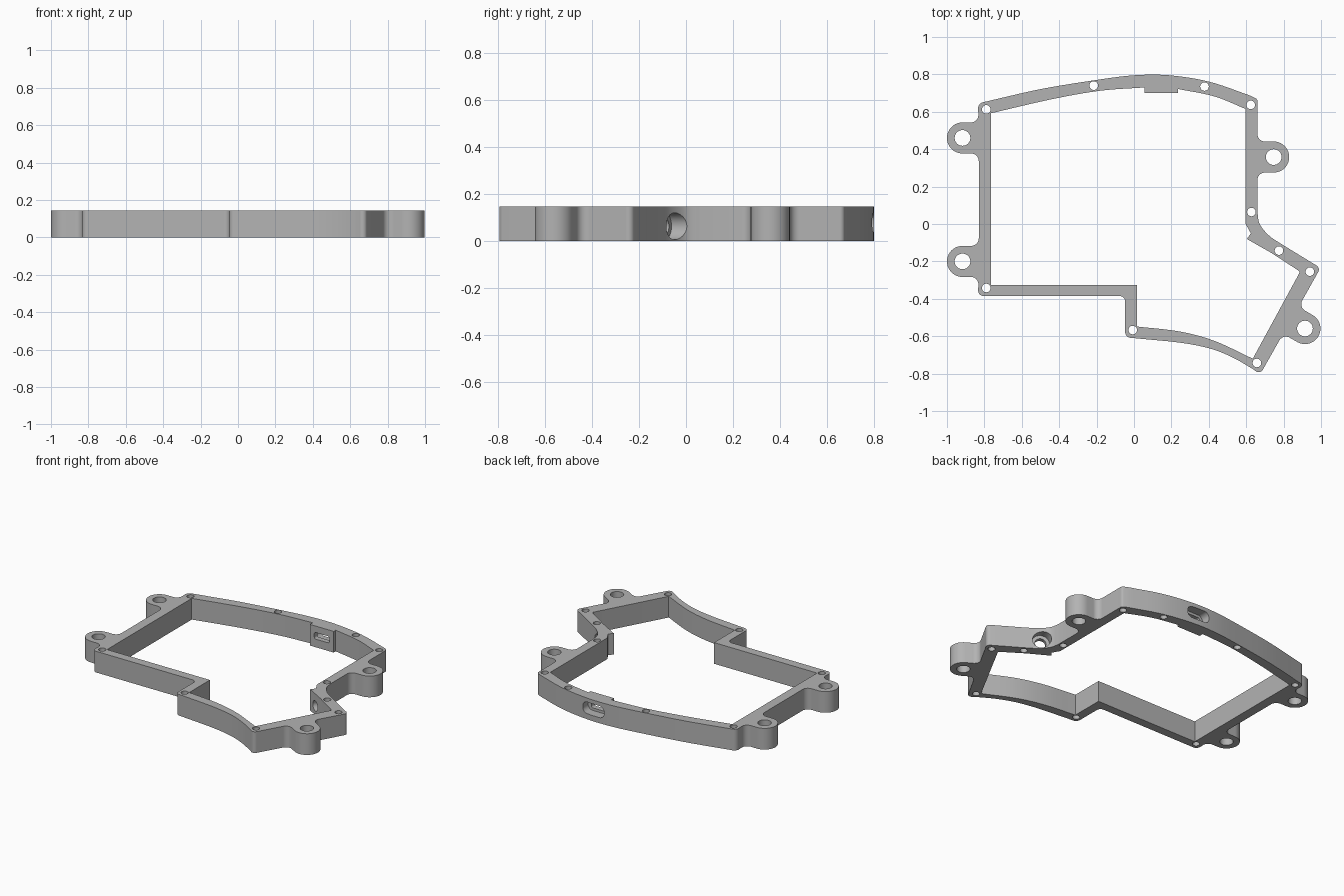
import bpy
import bmesh
import math
from mathutils import Vector, Matrix

cube = bpy.data.objects.get("Cube")
if cube:
    bpy.data.objects.remove(cube)

HEIGHT = 0.145
LUG_R = 0.083

grey = bpy.data.materials.new("matte_grey")
grey.use_nodes = True
grey.diffuse_color = (0.45, 0.45, 0.45, 1)
grey.node_tree.nodes["Principled BSDF"].inputs["Base Color"].default_value = grey.diffuse_color


def curve(points, steps=6):
    """Smooth run through the points, as sharp (x, y, 0) corners."""
    pts = [Vector(p) for p in points]
    pts = [pts[0] * 2 - pts[1]] + pts + [pts[-1] * 2 - pts[-2]]
    out = []
    for a, b, c, d in zip(pts, pts[1:], pts[2:], pts[3:]):
        for i in range(steps):
            t = i / steps
            p = (b * 2 + (c - a) * t + (a * 2 - b * 5 + c * 4 - d) * t**2
                 + (b * 3 - a - c * 3 + d) * t**3) / 2
            out.append((p.x, p.y, 0))
    return out + [(pts[-2].x, pts[-2].y, 0)]


def lug(x, y, angle):
    """Corners of a rounded ear facing outward at the angle."""
    c = Vector((x, y))
    n = Vector((math.cos(angle), math.sin(angle)))
    t = Vector((n.y, -n.x)) * LUG_R
    base, tip = n * -0.087, n * LUG_R
    return [(*(c - t + base), 0.04), (*(c - t + tip), LUG_R),
            (*(c + t + tip), LUG_R), (*(c + t + base), 0.04)]


def rounded(corners, steps=10):
    """Fillet every (x, y, radius) corner of a closed outline."""
    out = []
    for i, (x, y, r) in enumerate(corners):
        p = Vector((x, y))
        if r == 0:
            out.append(p)
            continue
        a = (Vector(corners[i - 1][:2]) - p).normalized()
        b = (Vector(corners[(i + 1) % len(corners)][:2]) - p).normalized()
        half = a.angle(b) / 2
        centre = p + (a + b).normalized() * r / math.sin(half)
        start = p + a * r / math.tan(half) - centre
        sweep = start.angle_signed(p + b * r / math.tan(half) - centre)
        for k in range(steps + 1):
            out.append(centre + Matrix.Rotation(-sweep * k / steps, 2) @ start)
    clean = []
    for p in out:
        if not clean or (p - clean[-1]).length > 0.0005:
            clean.append(p)
    return clean


def add_prism(bm, outline, z0, z1, matrix=Matrix()):
    face = bm.faces.new([bm.verts.new(matrix @ Vector((p[0], p[1], z0))) for p in outline])
    ext = bmesh.ops.extrude_face_region(bm, geom=[face])
    top = [v for v in ext["geom"] if isinstance(v, bmesh.types.BMVert)]
    bmesh.ops.translate(bm, verts=top, vec=matrix.to_3x3() @ Vector((0, 0, z1 - z0)))


def make(name, bm):
    bmesh.ops.recalc_face_normals(bm, faces=bm.faces)
    mesh = bpy.data.meshes.new(name)
    bm.to_mesh(mesh)
    bm.free()
    mesh.materials.append(grey)
    obj = bpy.data.objects.new(name, mesh)
    bpy.context.collection.objects.link(obj)
    return obj


def circle(x, y, r, n=32):
    return [(x + r * math.cos(math.tau * i / n), y + r * math.sin(math.tau * i / n))
            for i in range(n)]


def slot(w, h, r):
    return rounded([(-w / 2, -h / 2, r), (w / 2, -h / 2, r), (w / 2, h / 2, r), (-w / 2, h / 2, r)])


# Outer wall with mounting ears, clockwise from the back right-hand corner
LUGS = [(-0.917, -0.2, math.pi), (-0.917, 0.46, math.pi),
        (0.747, 0.358, 0), (0.914, -0.559, -math.pi / 6)]
outer = [(-0.835, 0.645, 0.035)]
outer += curve([(-0.79, 0.655), (-0.5, 0.721), (-0.215, 0.768), (0, 0.795),
                (0.19, 0.795), (0.405, 0.76), (0.62, 0.687)])
outer += [(0.66, 0.668, 0.02)] + lug(*LUGS[2])
outer += curve([(0.66, 0.06), (0.672, 0), (0.72, -0.06), (0.79, -0.108), (0.94, -0.2)])
outer += [(0.997, -0.235, 0.025)] + lug(*LUGS[3]) + [(0.674, -0.805, 0.025)]
outer += curve([(0.635, -0.775), (0.53, -0.715), (0.41, -0.667), (0.25, -0.635), (0.02, -0.612)])
outer += [(-0.047, -0.606, 0.03), (-0.047, -0.385, 0.03), (-0.835, -0.385, 0.03)]
outer += lug(*LUGS[0]) + lug(*LUGS[1])
bm = bmesh.new()
add_prism(bm, rounded(outer), 0, HEIGHT)
frame = make("enclosure_frame", bm)

# Inner opening, with thickened pads behind both sockets
inner = [(-0.765, -0.325, 0), (0.015, -0.325, 0)]
inner += curve([(0.015, -0.548), (0.245, -0.575), (0.43, -0.625), (0.635, -0.72)])
inner += [(0.888, -0.255, 0.01), (0.735, -0.155, 0), (0.603, -0.08, 0), (0.625, -0.05, 0),
          (0.597, 0, 0.02)]
inner += curve([(0.597, 0.615), (0.43, 0.682), (0.235, 0.722)])
inner += [(0.235, 0.7, 0), (0.055, 0.7, 0)]
inner += curve([(0.055, 0.73), (-0.185, 0.712), (-0.45, 0.665), (-0.765, 0.592)])
SCREWS = [(-0.79, 0.613), (-0.215, 0.74), (0.377, 0.735), (0.624, 0.637), (0.628, 0.064),
          (0.775, -0.142), (0.94, -0.255), (0.657, -0.743), (-0.007, -0.567), (-0.79, -0.342)]
bm = bmesh.new()
add_prism(bm, rounded(inner), -0.1, HEIGHT + 0.1)
for x, y in SCREWS:
    add_prism(bm, circle(x, y, 0.023, 24), -0.1, HEIGHT + 0.1)
for x, y, angle in LUGS:
    add_prism(bm, circle(x, y, 0.042), -0.1, HEIGHT + 0.1)
cutters = [make("opening_cutter", bm)]

# Stepped slot in the back wall and stepped round bore in the slanted wall
back = Matrix.Translation((0.145, 0.7, 0.078)) @ Matrix.Rotation(-math.pi / 2, 4, "X")
side = (Matrix.Translation((0.667, -0.116, 0.062)) @ Matrix.Rotation(-math.pi / 6, 4, "Z")
        @ Matrix.Rotation(-math.pi / 2, 4, "X"))
PORTS = [("slot_pocket", slot(0.165, 0.08, 0.035), 0.035, 0.2, back),
         ("slot_opening", slot(0.115, 0.045, 0.012), -0.05, 0.06, back),
         ("bore_pocket", circle(0, 0, 0.057), 0.03, 0.2, side),
         ("bore_opening", circle(0, 0, 0.035), -0.05, 0.06, side)]
for name, outline, z0, z1, matrix in PORTS:
    bm = bmesh.new()
    add_prism(bm, outline, z0, z1, matrix)
    cutters.append(make(name + "_cutter", bm))

# Cut the frame and clear away the cutters
bpy.ops.object.select_all(action="DESELECT")
bpy.context.view_layer.objects.active = frame
frame.select_set(True)
for cutter in cutters:
    cutter.hide_render = True
    mod = frame.modifiers.new(cutter.name, "BOOLEAN")
    mod.operation = "DIFFERENCE"
    mod.solver = "EXACT"
    mod.object = cutter
    bpy.ops.object.modifier_apply(modifier=mod.name)
    bpy.data.objects.remove(cutter)
bpy.ops.object.shade_smooth_by_angle(angle=math.radians(30))
